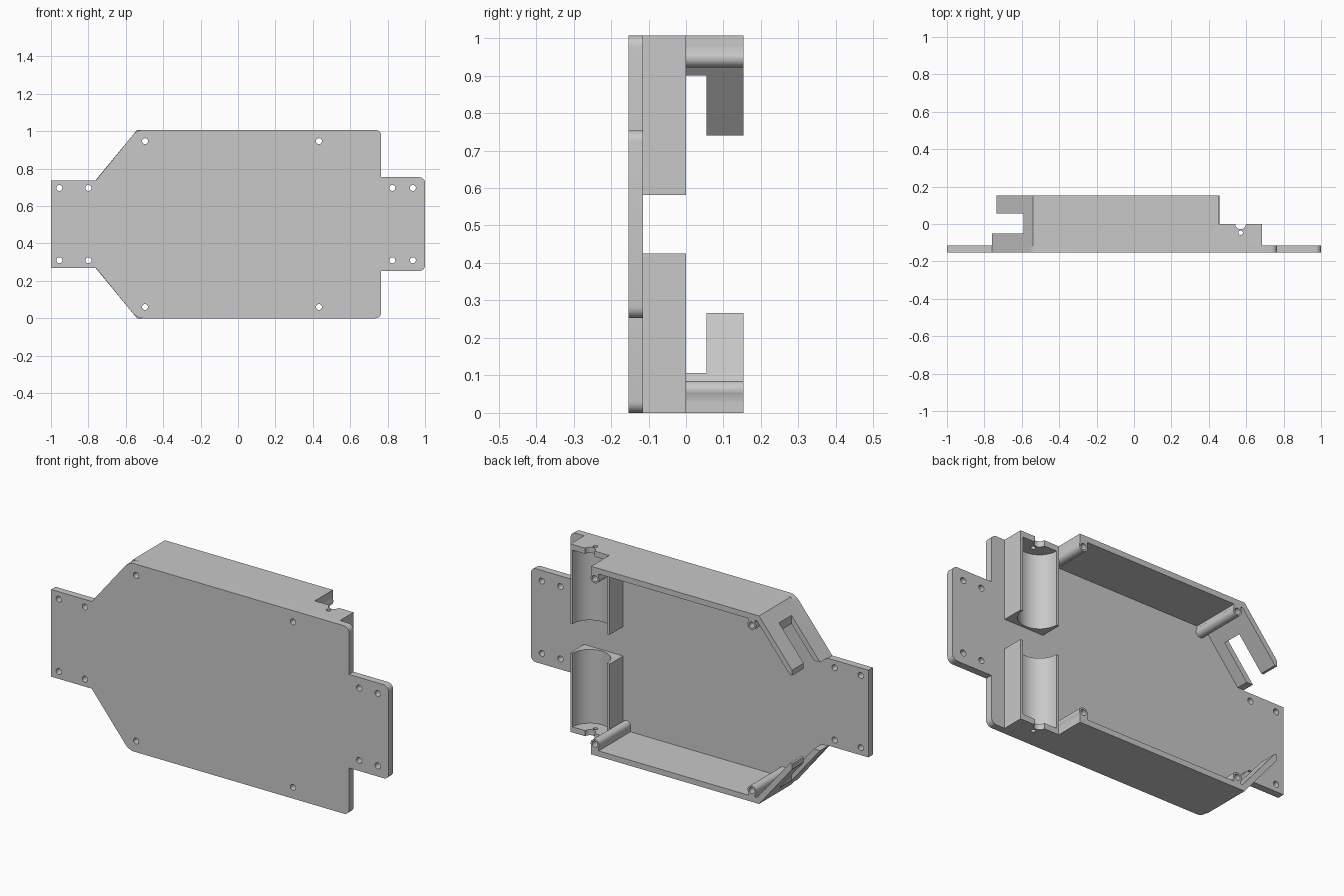
import bpy, bmesh, math
from mathutils import Matrix

cube = bpy.data.objects.get("Cube")
if cube:
    bpy.data.objects.remove(cube, do_unlink=True)

H = 1.007                       # overall height
FRONT, FLOOR, REAR = -0.153, -0.115, 0.153
WALL = 0.03
BORE_X = 0.57

gray = bpy.data.materials.new("plain_gray")
gray.use_nodes = True
gray.diffuse_color = (0.58, 0.58, 0.58, 1)
gray.node_tree.nodes["Principled BSDF"].inputs["Base Color"].default_value = (0.58, 0.58, 0.58, 1)


def finish(name, bm):
    bmesh.ops.recalc_face_normals(bm, faces=bm.faces)
    mesh = bpy.data.meshes.new(name)
    bm.to_mesh(mesh)
    bm.free()
    mesh.materials.append(gray)
    obj = bpy.data.objects.new(name, mesh)
    bpy.context.collection.objects.link(obj)
    return obj


def prism(name, outline, y0, y1, round_at=(), radius=0.03):
    """Extrude an (x, z) outline along y, rounding the chosen corners."""
    bm = bmesh.new()
    verts = [bm.verts.new((x, y0, z)) for x, z in outline]
    bm.faces.new(verts)
    if round_at:
        bmesh.ops.bevel(bm, geom=[verts[i] for i in round_at], offset=radius,
                        segments=6, profile=0.5, affect='VERTICES')
    ext = bmesh.ops.extrude_face_region(bm, geom=bm.faces[:])
    moved = [v for v in ext["geom"] if isinstance(v, bmesh.types.BMVert)]
    bmesh.ops.translate(bm, verts=moved, vec=(0, y1 - y0, 0))
    return finish(name, bm)


def box(name, x0, x1, y0, y1, z0, z1):
    return prism(name, [(x0, z0), (x1, z0), (x1, z1), (x0, z1)], y0, y1)


def rod(name, center, radius, length, axis, sides=32):
    bm = bmesh.new()
    turn = Matrix.Rotation(math.pi / 2, 4, 'X') if axis == 'Y' else Matrix()
    bmesh.ops.create_cone(bm, cap_ends=True, segments=sides, radius1=radius,
                          radius2=radius, depth=length,
                          matrix=Matrix.Translation(center) @ turn)
    return finish(name, bm)


def combine(obj, others, operation='DIFFERENCE'):
    for other in others:
        other.hide_render = True
        mod = obj.modifiers.new("combine", 'BOOLEAN')
        mod.operation, mod.solver, mod.object = operation, 'EXACT', other
        bpy.context.view_layer.objects.active = obj
        bpy.ops.object.modifier_apply(modifier=mod.name)
        bpy.data.objects.remove(other, do_unlink=True)


def smooth(obj):
    bpy.ops.object.select_all(action='DESELECT')
    obj.select_set(True)
    bpy.context.view_layer.objects.active = obj
    bpy.ops.object.shade_smooth_by_angle(angle=math.radians(30))


def mirrored(obj, name):
    """Copy a lower part to the upper half."""
    copy = bpy.data.objects.new(name, obj.data.copy())
    bpy.context.collection.objects.link(copy)
    flip = Matrix.Translation((0, 0, H)) @ Matrix.Scale(-1, 4, (0, 0, 1))
    copy.data.transform(flip)
    copy.data.flip_normals()
    return copy


def hole(x, z):
    return rod("hole_cutter", (x, 0, z), 0.016, 1, 'Y', 20)


# Base plate: symmetric outline with a tab at each end
lower = [(-1, 0.27), (-0.76, 0.27), (-0.54, 0), (0.765, 0), (0.765, 0.253), (1, 0.253)]
outline = lower + [(x, H - z) for x, z in reversed(lower)]
plate = prism("base_plate", outline, FRONT, FLOOR, round_at=(2, 3, 5, 6, 8, 9))
holes = [(-0.955, 0.31), (-0.80, 0.31), (0.825, 0.31), (0.935, 0.31),
         (-0.497, 0.06), (0.433, 0.06)]
combine(plate, [hole(x, h) for x, z in holes for h in (z, H - z)])
smooth(plate)

# Side wall with slanted, slotted end
wall = prism("lower_wall", [(0.455, 0), (-0.54, 0), (-0.76, 0.267), (-0.723, 0.267),
                            (-0.527, WALL), (0.455, WALL)], FLOOR - 0.002, REAR)
combine(wall, [box("slot_cutter", -0.9, -0.59, -0.05, 0.055, -0.1, 0.4),
               box("tip_cutter", -0.9, -0.736, 0.05, 0.3, -0.1, 0.4)])
mirrored(wall, "upper_wall")

# Screw posts along the wall
for label, x in (("left", 0.433), ("right", -0.497)):
    post = rod(label + "_lower_post", (x, (FLOOR + REAR) / 2, 0.06), 0.025,
               REAR - FLOOR, 'Y')
    if label == "left":
        combine(post, [box("post_web", x - 0.023, 0.455, FLOOR, REAR, 0.02, 0.06)], 'UNION')
    else:
        combine(post, [box("post_web", x - 0.02, x + 0.02, FLOOR, REAR, 0.02, 0.06)], 'UNION')
    combine(post, [hole(x, 0.06)])
    smooth(post)
    mirrored(post, label + "_upper_post")

# Half-round cradle, closed at its outer end except for a notch and pin hole
cradle = box("lower_cradle", 0.453, 0.685, FLOOR - 0.002, 0, 0, 0.425)
combine(cradle, [rod("bore_cutter", (BORE_X, 0, 0.53), 0.102, 1, 'Z', 64),
                 rod("notch_cutter", (BORE_X, 0, 0), 0.028, 0.3, 'Z'),
                 rod("pin_cutter", (BORE_X, -0.047, 0), 0.012, 0.3, 'Z', 20)])
smooth(cradle)
mirrored(cradle, "upper_cradle")
